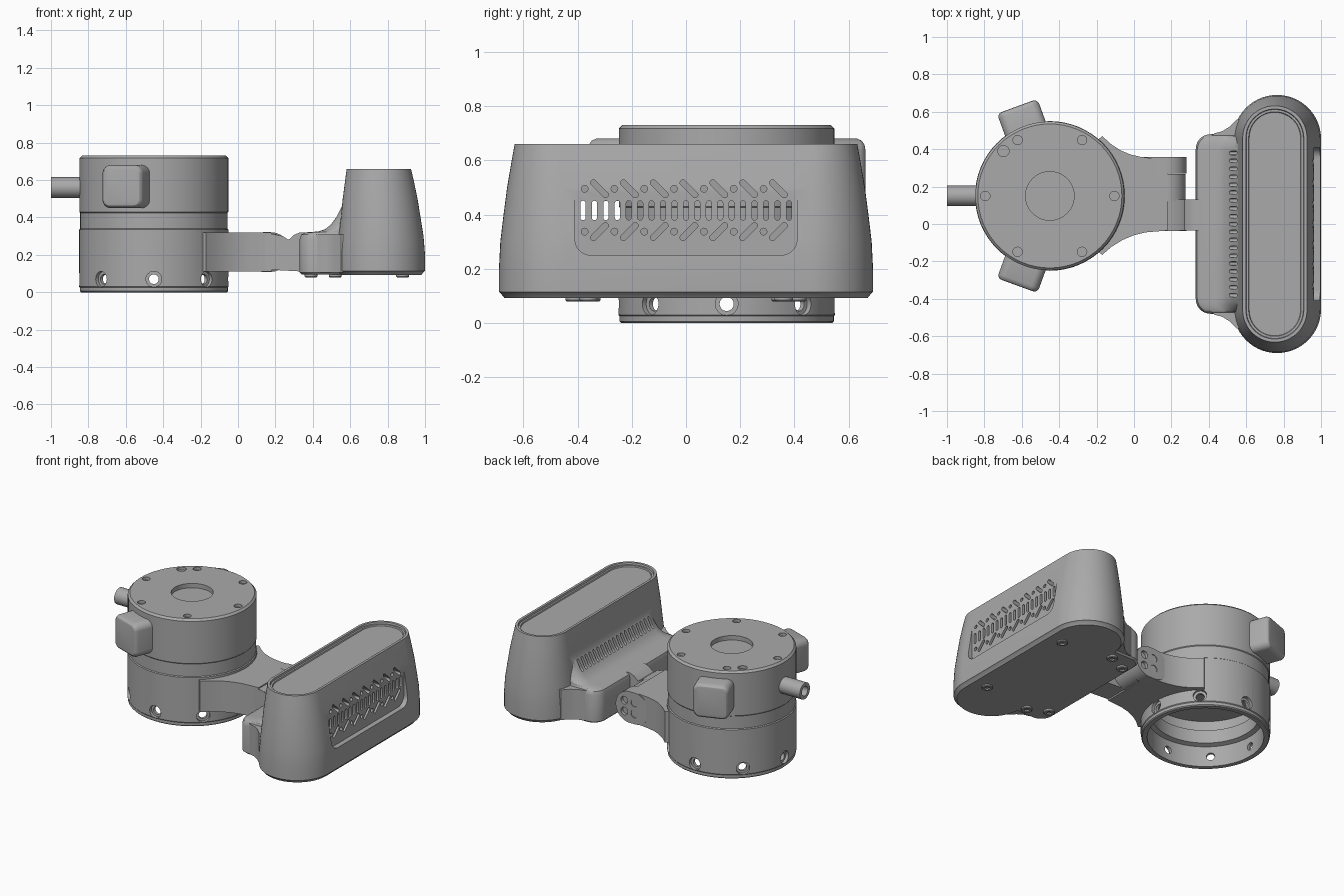
import bpy, bmesh
from math import sin, cos, pi, radians
from mathutils import Matrix, Vector

cube = bpy.data.objects.get("Cube")
if cube:
    bpy.data.objects.remove(cube, do_unlink=True)

grey = bpy.data.materials.new("plain grey")
grey.use_nodes = True
grey.diffuse_color = (0.4, 0.4, 0.4, 1)
grey.node_tree.nodes["Principled BSDF"].inputs["Base Color"].default_value = (0.4, 0.4, 0.4, 1)


def loft(name, rings, matrix=Matrix()):
    """Skin a list of equal-length point rings and cap both ends."""
    bm = bmesh.new()
    loops = [[bm.verts.new(matrix @ Vector(p)) for p in ring] for ring in rings]
    n = len(loops[0])
    for low, high in zip(loops, loops[1:]):
        for i in range(n):
            j = (i + 1) % n
            bm.faces.new((low[i], low[j], high[j], high[i]))
    bm.faces.new(loops[0][::-1])
    bm.faces.new(loops[-1])
    bmesh.ops.remove_doubles(bm, verts=bm.verts, dist=1e-5)
    bmesh.ops.recalc_face_normals(bm, faces=bm.faces)
    mesh = bpy.data.meshes.new(name)
    bm.to_mesh(mesh)
    bm.free()
    mesh.materials.append(grey)
    obj = bpy.data.objects.new(name, mesh)
    bpy.context.collection.objects.link(obj)
    return obj


def lathe(name, profile, matrix=Matrix(), n=64):
    rings = [[(r * cos(2 * pi * i / n), r * sin(2 * pi * i / n), z) for i in range(n)]
             for r, z in profile]
    return loft(name, rings, matrix)


def prism(name, points, a, b, axis):
    """Extrude a 2D outline along one axis."""
    place = {"X": lambda u, v, w: (w, u, v),
             "Y": lambda u, v, w: (u, w, v),
             "Z": lambda u, v, w: (u, v, w)}[axis]
    return loft(name, [[place(u, v, w) for u, v in points] for w in (a, b)])


def rounded(cx, cy, hx, hy, r, n=10):
    """Rounded rectangle outline."""
    points = []
    for k, (sx, sy) in enumerate(((1, 1), (-1, 1), (-1, -1), (1, -1))):
        for i in range(n + 1):
            a = pi / 2 * (k + i / n)
            points.append((cx + sx * (hx - r) + r * cos(a), cy + sy * (hy - r) + r * sin(a)))
    return points


def select_only(objects):
    bpy.ops.object.select_all(action="DESELECT")
    for o in objects:
        o.select_set(True)
    bpy.context.view_layer.objects.active = objects[0]


def boolean(target, cutters, operation="DIFFERENCE"):
    if len(cutters) > 1:
        select_only(cutters)
        bpy.ops.object.join()
    cutter = cutters[0]
    cutter.hide_render = True
    mod = target.modifiers.new("boolean", "BOOLEAN")
    mod.operation, mod.solver, mod.object = operation, "EXACT", cutter
    select_only([target])
    bpy.ops.object.modifier_apply(modifier=mod.name)
    bpy.data.objects.remove(cutter, do_unlink=True)


centre = Matrix.Translation((-0.45, 0.15, 0))


def radial(angle, z):
    """Frame whose z axis points outward from the drum."""
    return (centre @ Matrix.Translation((0, 0, z)) @ Matrix.Rotation(radians(angle), 4, "Z")
            @ Matrix.Rotation(pi / 2, 4, "Y"))


# Drum: capped top with a shallow recess, open hollow underside
drum = lathe("drum", [(0.13, 0.70), (0.13, 0.73), (0.385, 0.73), (0.398, 0.717),
                      (0.398, 0.43), (0.394, 0.425), (0.394, 0.34), (0.40, 0.335),
                      (0.40, 0.03), (0.396, 0.025), (0.396, 0.006), (0.39, 0), (0.36, 0),
                      (0.36, 0.14), (0.33, 0.15), (0.33, 0.24), (0.36, 0.25), (0.36, 0.32)], centre)
boolean(drum, [lathe("side_hole", [(0.026, 0.3), (0.026, 0.378), (0.042, 0.378), (0.042, 0.45)],
                     radial(45 * k, 0.07), 24) for k in range(8)])
spots = [(60 * k, 0.025) for k in range(6)] + [(136, 0.03)]
boolean(drum, [lathe("top_hole", [(r, 0.71), (r, 0.75)],
                     centre @ Matrix.Translation((0.345 * cos(radians(a)), 0.345 * sin(radians(a)), 0)), 24)
               for a, r in spots])

# Side bosses on the drum
for label, angle in (("back", 110), ("front", 250)):
    rings = [[(u, v, w) for u, v in rounded(0, 0, 0.115 - s, 0.115 - s, 0.045 - s)]
             for w, s in ((0.34, 0), (0.485, 0), (0.5, 0.006), (0.508, 0.015), (0.51, 0.025))]
    loft(label + "_boss", rings, radial(angle, 0.565))

# Hollow spout on the left of the drum
lathe("spout", [(0.032, 0.44), (0.032, 0.55), (0.055, 0.55), (0.055, 0.37)], radial(180, 0.56), 32)

# Arm flaring out to hug the drum
arm = prism("arm", [(-0.25, 0.40), (-0.17, 0.47), (-0.12, 0.425), (-0.07, 0.393), (-0.02, 0.372),
                    (0.03, 0.36), (0.09, 0.352), (0.18, 0.352), (0.18, -0.035), (0.06, -0.045),
                    (0, -0.06), (-0.06, -0.085), (-0.12, -0.122), (-0.17, -0.165), (-0.25, -0.10)],
            0.11, 0.32, "Z")
boolean(arm, [lathe("drum_space", [(0.385, 0), (0.385, 0.5)], centre)])

# Hinge knuckles and screw sockets
prism("inner_knuckle", rounded(0.175, 0.215, 0.1, 0.1, 0.1), 0.12, 0.268, "Y")
plate = prism("outer_knuckle", rounded(0.155, 0.215, 0.125, 0.106, 0.105), 0.27, 0.357, "Y")
boolean(plate, [prism("socket", rounded(x, z, 0.026, 0.026, 0.026, 5), 0.335, 0.4, "Y")
                for x in (0.14, 0.215) for z in (0.178, 0.252)])
prism("front_knuckle", rounded(0.185, 0.215, 0.095, 0.095, 0.095), -0.038, 0.13, "Y")
prism("neck", [(0.18, 0.12), (0.36, 0.11), (0.36, 0.32), (0.33, 0.32), (0.30, 0.307),
               (0.27, 0.28), (0.24, 0.30), (0.18, 0.312)], -0.035, 0.13, "Y")

# Tapered head shell with a sunken top panel: height, half width, half length, centre x
shape = [(0.2, 0.235, 0.69, 0.765), (0.3, 0.227, 0.685, 0.765), (0.4, 0.213, 0.673, 0.763),
         (0.5, 0.200, 0.660, 0.760), (0.6, 0.183, 0.643, 0.756)]


def stadium(z, hx, hy, cx, inset=0):
    return [(x, y, z) for x, y in rounded(cx, 0, hx - inset, hy - inset, hx - inset, 14)]


bottom = [(0.092, 0.215, 0.67, 0.765), (0.112, 0.231, 0.686, 0.765), (0.114, 0.235, 0.69, 0.765)]
rim = [(0.66, 0.172, 0.632, 0.753), (0.66, 0.155, 0.615, 0.753), (0.648, 0.152, 0.612, 0.753),
       (0.648, 0.140, 0.600, 0.753), (0.640, 0.137, 0.597, 0.753)]
head = loft("head", [stadium(*s) for s in bottom + shape + rim])

# Shoulder at the hinge side, blending up into the shell: height, left edge, half length
shoulder = [(0.095, 0.34, 0.47), (0.105, 0.33, 0.48), (0.285, 0.33, 0.48), (0.308, 0.338, 0.475),
            (0.32, 0.36, 0.47), (0.325, 0.43, 0.47), (0.337, 0.465, 0.47), (0.36, 0.495, 0.467),
            (0.40, 0.525, 0.463), (0.45, 0.55, 0.46), (0.5, 0.575, 0.45)]
block = loft("shoulder", [[(x, y, z) for x, y in rounded((left + 0.78) / 2, 0, (0.78 - left) / 2, hy, 0.08)]
                          for z, left, hy in shoulder])
boolean(head, [block], "UNION")

# Corner fillets where the shoulder meets the shell
for side in (-1, 1):
    fillet = [(0.40, 0.46), (0.43, 0.485), (0.47, 0.495), (0.51, 0.52), (0.55, 0.56), (0.62, 0.56), (0.62, 0.44)]
    prism("shoulder_fillet", [(x, side * y) for x, y in fillet], 0.105, 0.31, "Z")

# Flat vent panel, then the hollow inside
boolean(head, [prism("panel_cut", rounded(0, 0.42, 0.41, 0.17, 0.06), 0.962, 1.1, "X")])
boolean(head, [loft("cavity", [stadium(*s, 0.05) for s in shape])])


# Vents: upright slots run right through, slanted slots and dots only on the right
def slot(y, z, half, tilt, start, r=0.0095):
    turn = Matrix.Rotation(radians(tilt), 2)
    outline = [turn @ Vector(p) for p in rounded(0, 0, r, half, r, 4)]
    return prism("vent", [(y + p.x, z + p.y) for p in outline], start, 1.1, "X")


vents = [slot(-0.38 + 0.0422 * k, 0.415, 0.036, 0, 0.44) for k in range(19)]
for k in range(7):
    y = -0.374 + 0.11 * k
    for z, tilt in ((0.495, 45), (0.337, -45)):
        vents.append(slot(y, z, 0.0125, 0, 0.85, 0.0124))
        vents.append(slot(y + 0.055, z, 0.042, tilt, 0.85, 0.011))
boolean(head, vents)

# Screw heads under the head
for x, y in ((0.39, 0.35), (0.52, 0.41), (0.88, 0.36)):
    for side in (-1, 1):
        lathe("base_screw", [(0.016, 0.09), (0.016, 0.08), (0.03, 0.08), (0.034, 0.084), (0.034, 0.11)],
              Matrix.Translation((x, side * y, 0)), 24)

for obj in [o for o in bpy.context.scene.objects if o.type == "MESH"]:
    select_only([obj])
    bpy.ops.object.shade_smooth_by_angle(angle=radians(30))
